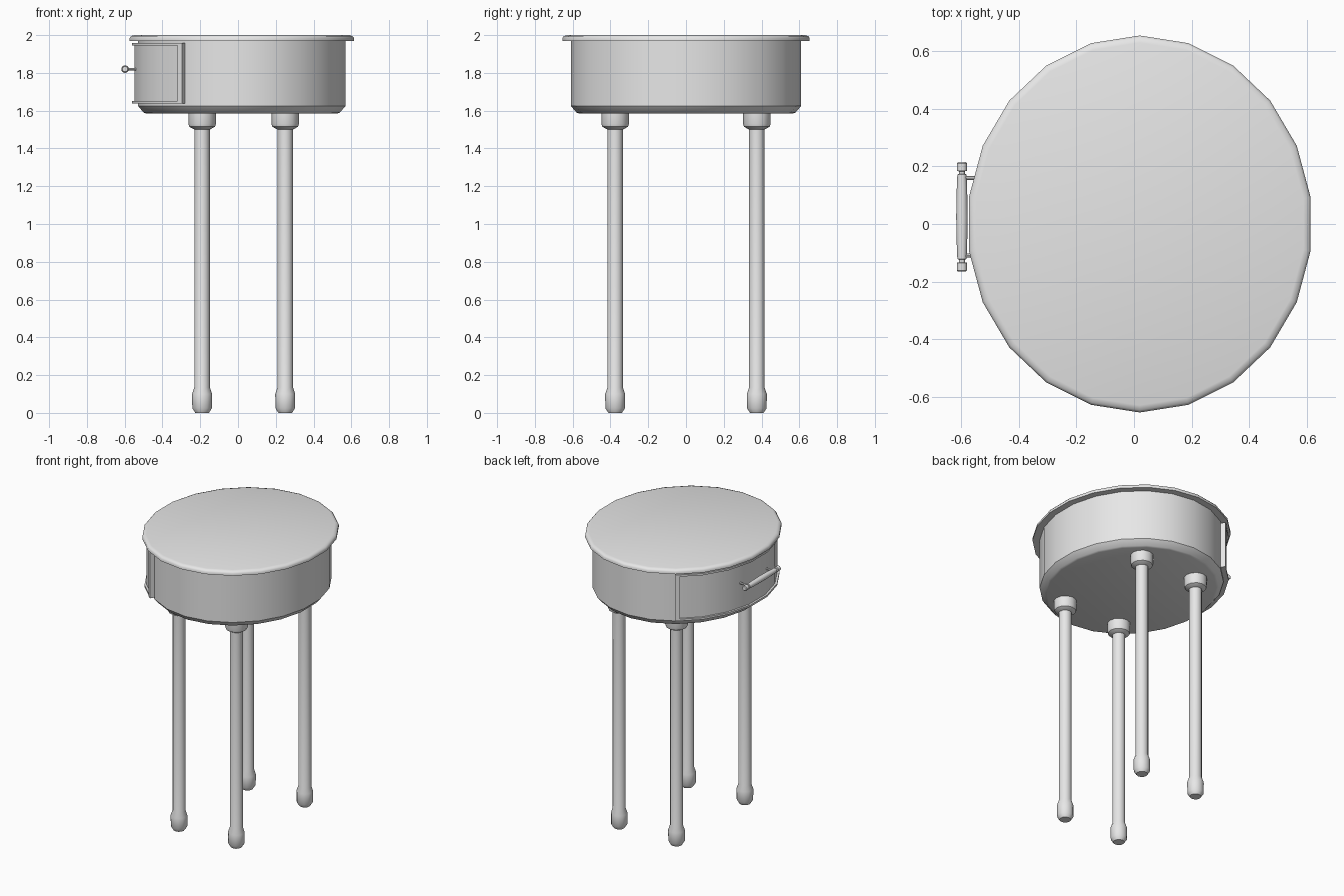
import bpy, bmesh
from math import sin, cos, pi, radians
from mathutils import Matrix

cube = bpy.data.objects.get("Cube")
if cube:
    bpy.data.objects.remove(cube, do_unlink=True)

grey = bpy.data.materials.new("plain_grey")
grey.use_nodes = True
grey.diffuse_color = (0.8, 0.8, 0.8, 1)
grey.node_tree.nodes["Principled BSDF"].inputs["Base Color"].default_value = (0.8, 0.8, 0.8, 1)

CENTRE_X = 0.02
BODY_RX, BODY_RY = 0.555, 0.61
SIDES = 22


def finish(name, bm, angle=35):
    bmesh.ops.recalc_face_normals(bm, faces=bm.faces)
    mesh = bpy.data.meshes.new(name)
    bm.to_mesh(mesh)
    bm.free()
    mesh.materials.append(grey)
    ob = bpy.data.objects.new(name, mesh)
    bpy.context.collection.objects.link(ob)
    bpy.ops.object.select_all(action="DESELECT")
    ob.select_set(True)
    bpy.context.view_layer.objects.active = ob
    bpy.ops.object.shade_smooth_by_angle(angle=radians(angle))
    return ob


def loft(name, rings, sides, matrix=Matrix(), angle=35):
    """Stack elliptical rings (rx, ry, z) and cap both ends."""
    bm = bmesh.new()
    loops = []
    for rx, ry, z in rings:
        turn = [pi / 2 + 2 * pi * i / sides for i in range(sides)]
        loops.append([bm.verts.new((rx * cos(a), ry * sin(a), z)) for a in turn])
    for low, high in zip(loops, loops[1:]):
        for i in range(sides):
            j = (i + 1) % sides
            bm.faces.new((low[i], low[j], high[j], high[i]))
    bm.faces.new(loops[0][::-1])
    bm.faces.new(loops[-1])
    bm.transform(matrix)
    return finish(name, bm, angle)


def lathe(name, profile, matrix, sides=12, angle=35):
    return loft(name, [(r, r, z) for r, z in profile], sides, matrix, angle)


def arc_block(name, start, end, inner, outer, z0, z1, steps):
    """Curved slab that follows the body wall between two angles."""
    bm = bmesh.new()
    sections = []
    for i in range(steps + 1):
        a = start + (end - start) * i / steps
        corners = ((inner, z0), (outer, z0), (outer, z1), (inner, z1))
        sections.append([bm.verts.new((CENTRE_X + (BODY_RX + d) * cos(a),
                                       (BODY_RY + d) * sin(a), z)) for d, z in corners])
    for s, t in zip(sections, sections[1:]):
        for i in range(4):
            j = (i + 1) % 4
            bm.faces.new((s[i], s[j], t[j], t[i]))
    bm.faces.new(sections[0])
    bm.faces.new(sections[-1][::-1])
    return finish(name, bm)


# Oval body and top
middle = Matrix.Translation((CENTRE_X, 0, 0))
body_rings = [(BODY_RX - d, BODY_RY - d, z)
              for d, z in ((0.045, 1.585), (0.03, 1.59), (0.0, 1.625), (0.0, 1.975))]
loft("body", body_rings, SIDES, middle)
top_rings = [(0.6 - d, 0.655 - d, z)
             for d, z in ((0.0, 1.97), (0.0, 1.985), (0.008, 1.995), (0.025, 2.0))]
loft("table_top", top_rings, SIDES, middle, 60)

# Drawer front with a raised frame on the right side
step = 2 * pi / SIDES
a0, a1 = pi / 2 + 2 * step, pi / 2 + 9 * step
post = radians(2.6)
arc_block("drawer_front", a0, a1, -0.02, 0.018, 1.645, 1.95, 7)
arc_block("frame_top", a0, a1, -0.02, 0.032, 1.945, 1.958, 7)
arc_block("frame_bottom", a0, a1, -0.02, 0.032, 1.638, 1.651, 7)
arc_block("frame_back_post", a0, a0 + post, -0.02, 0.032, 1.638, 1.958, 1)
arc_block("frame_front_post", a1 - post, a1, -0.02, 0.032, 1.638, 1.958, 1)

# Drawer handle: bar with end knobs, on two pins
knob = [(0.01, 0.178), (0.01, 0.183), (0.018, 0.185), (0.018, 0.214), (0.014, 0.218)]
half = [(0.015, 0.0), (0.019, 0.03), (0.019, 0.12), (0.014, 0.148)]
half = [(0.02, 0.0), (0.018, 0.1), (0.016, 0.147), (0.01, 0.149), (0.01, 0.158),
        (0.018, 0.16), (0.018, 0.186), (0.014, 0.19)]
profile = [(r, -z) for r, z in reversed(half[1:])] + half
lathe("handle_bar", profile,
      Matrix.Translation((-0.598, 0.025, 1.82)) @ Matrix.Rotation(-pi / 2, 4, "X"))
for name, y in (("handle_back_pin", 0.16), ("handle_front_pin", -0.11)):
    lathe(name, [(0.007, 0.0), (0.007, 0.085)],
          Matrix.Translation((-0.598, y, 1.82)) @ Matrix.Rotation(pi / 2, 4, "Y"), 8)

# Four legs, each with a collar and a foot
leg_profile = [(0.036, 0.0), (0.052, 0.025), (0.053, 0.1), (0.041, 0.135),
               (0.041, 1.505)]
collar_profile = [(0.041, 1.5), (0.068, 1.515), (0.073, 1.53), (0.073, 1.6)]
for side, x in (("right", -0.19), ("left", 0.25)):
    for end, y in (("front", -0.375), ("back", 0.375)):
        place = Matrix.Translation((x, y, 0))
        lathe(f"{end}_{side}_leg", leg_profile, place)
        lathe(f"{end}_{side}_collar", collar_profile, place)
